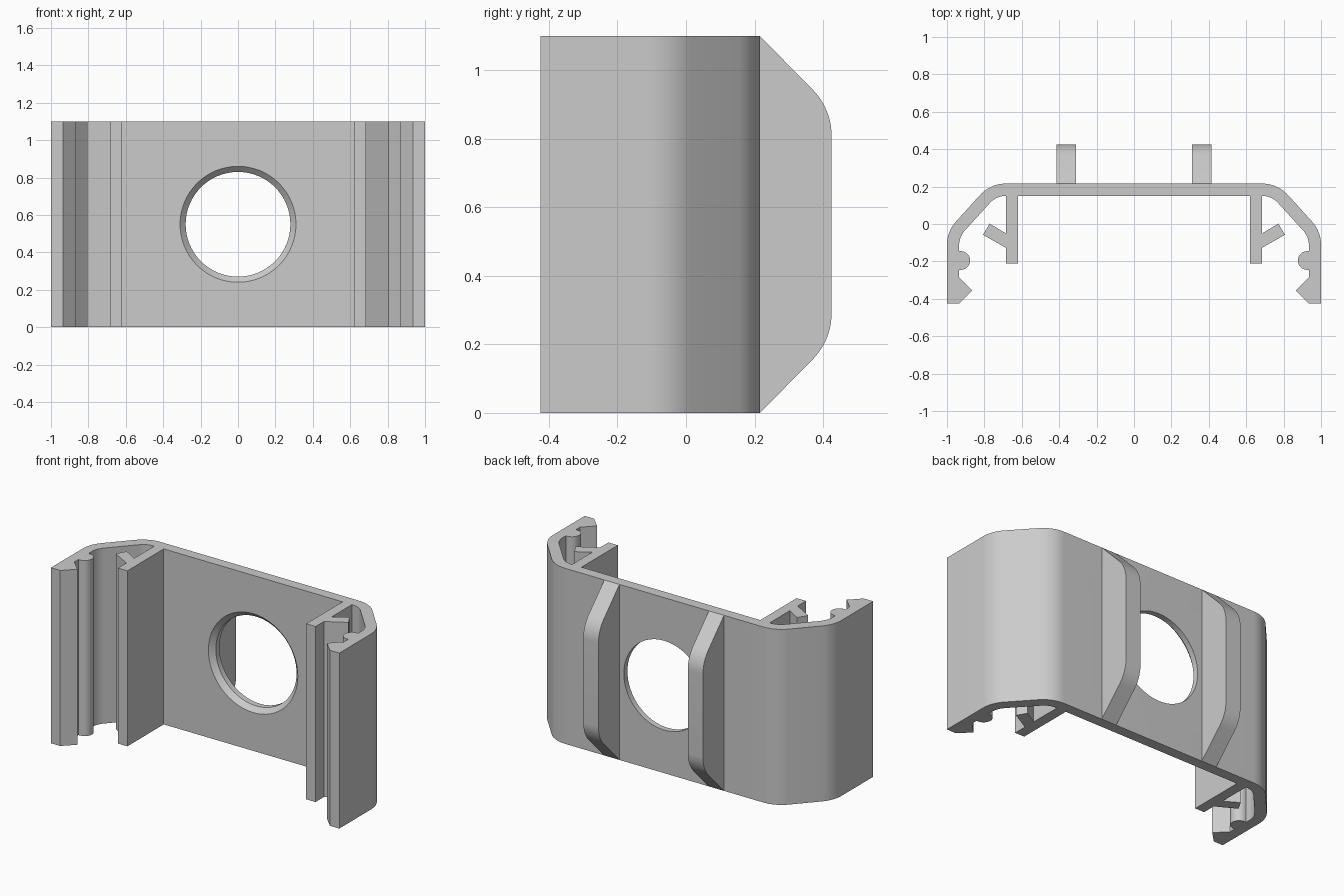
import bpy, bmesh, math
from mathutils import Vector

HEIGHT = 1.1
BACK, INNER = 0.216, 0.15     # outer and inner faces of the back plate

cube = bpy.data.objects.get("Cube")
if cube:
    bpy.data.objects.remove(cube, do_unlink=True)

grey = bpy.data.materials.new("plain grey")
grey.use_nodes = True
grey.diffuse_color = (0.6, 0.6, 0.6, 1)
grey.node_tree.nodes["Principled BSDF"].inputs["Base Color"].default_value = grey.diffuse_color


def arc(cx, cy, r, start, end, steps):
    angles = [math.radians(start + (end - start) * i / steps) for i in range(steps + 1)]
    return [(cx + r * math.cos(a), cy + r * math.sin(a)) for a in angles]


def fillet(before, corner, after, r, steps=10):
    """Points of a round of radius r replacing a corner."""
    c = Vector(corner)
    u = (Vector(before) - c).normalized()
    v = (Vector(after) - c).normalized()
    half = math.acos(u.dot(v)) / 2
    centre = c + (u + v).normalized() * (r / math.sin(half))
    p = c + u * (r / math.tan(half)) - centre
    q = c + v * (r / math.tan(half)) - centre
    start = math.degrees(math.atan2(p.y, p.x))
    turn = math.degrees(math.atan2(p.x * q.y - p.y * q.x, p.dot(q)))
    return arc(centre.x, centre.y, r, start, start + turn, steps)


def extrude(name, points, vector):
    """Solid made by sweeping a flat outline along a vector."""
    bm = bmesh.new()
    face = bm.faces.new([bm.verts.new(p) for p in points])
    swept = bmesh.ops.extrude_face_region(bm, geom=[face], use_keep_orig=True)
    verts = [g for g in swept["geom"] if isinstance(g, bmesh.types.BMVert)]
    bmesh.ops.translate(bm, verts=verts, vec=vector)
    return finish(name, bm)


def finish(name, bm):
    bmesh.ops.recalc_face_normals(bm, faces=bm.faces)
    mesh = bpy.data.meshes.new(name)
    bm.to_mesh(mesh)
    bm.free()
    mesh.materials.append(grey)
    obj = bpy.data.objects.new(name, mesh)
    bpy.context.collection.objects.link(obj)
    return obj


def smooth(obj):
    bpy.ops.object.select_all(action='DESELECT')
    obj.select_set(True)
    bpy.context.view_layer.objects.active = obj
    bpy.ops.object.shade_smooth_by_angle(angle=math.radians(30))


# Half of the channel section: outer wall, hooked lip, bead, inner wall, clip leg
top_out, side_out = (0.768, BACK), (1, -0.04)
top_in, side_in = (0.736, INNER), (0.935, -0.0685)
half = fillet((0, BACK), top_out, side_out, 0.185)
half += fillet(top_out, side_out, (1, -0.4), 0.185)
half += [(1, -0.425), (0.935, -0.425), (0.865, -0.355), (0.935, -0.285), (0.935, -0.245)]
half += arc(0.926, -0.195, 0.05, 270, 90, 14)
half += [(0.935, -0.145)]
half += fillet((0.935, -0.4), side_in, top_in, 0.12)
half += fillet(side_in, top_in, (0, INNER), 0.11)
half += [(0.685, INNER), (0.685, -0.05), (0.772, 0.002), (0.807, -0.058),
         (0.685, -0.127), (0.685, -0.21), (0.62, -0.21), (0.62, INNER)]
outline = half + [(-x, y) for x, y in reversed(half)]
channel = extrude("channel_body", [(x, y, 0) for x, y in outline], (0, 0, HEIGHT))

# Round window with a chamfered front rim
bm = bmesh.new()
rings = []
for y, r in ((INNER - 0.03, 0.34), (INNER + 0.03, 0.28), (BACK + 0.05, 0.28)):
    rings.append([bm.verts.new((x, y, z)) for x, z in arc(0, HEIGHT / 2, r, 0, 354.375, 63)])
for a, b in zip(rings, rings[1:]):
    for i in range(64):
        j = (i + 1) % 64
        bm.faces.new((a[i], a[j], b[j], b[i]))
bm.faces.new(rings[0])
bm.faces.new(rings[-1])
cutter = finish("window_cutter", bm)
cutter.hide_render = True
cut = channel.modifiers.new("window", 'BOOLEAN')
cut.operation = 'DIFFERENCE'
cut.solver = 'EXACT'
cut.object = cutter
bpy.context.view_layer.objects.active = channel
bpy.ops.object.modifier_apply(modifier=cut.name)
bpy.data.objects.remove(cutter, do_unlink=True)
smooth(channel)

# Pair of ribs on the back, with sloped and rounded ends
low = fillet((BACK, 0), (0.425, 0.212), (0.425, HEIGHT / 2), 0.19)
rib = [(BACK, 0)] + low
rib += [(y, HEIGHT - z) for y, z in reversed(rib)]
for side, x in (("left", 0.31), ("right", -0.415)):
    smooth(extrude(side + "_back_rib", [(x, y, z) for y, z in rib], (0.105, 0, 0)))
